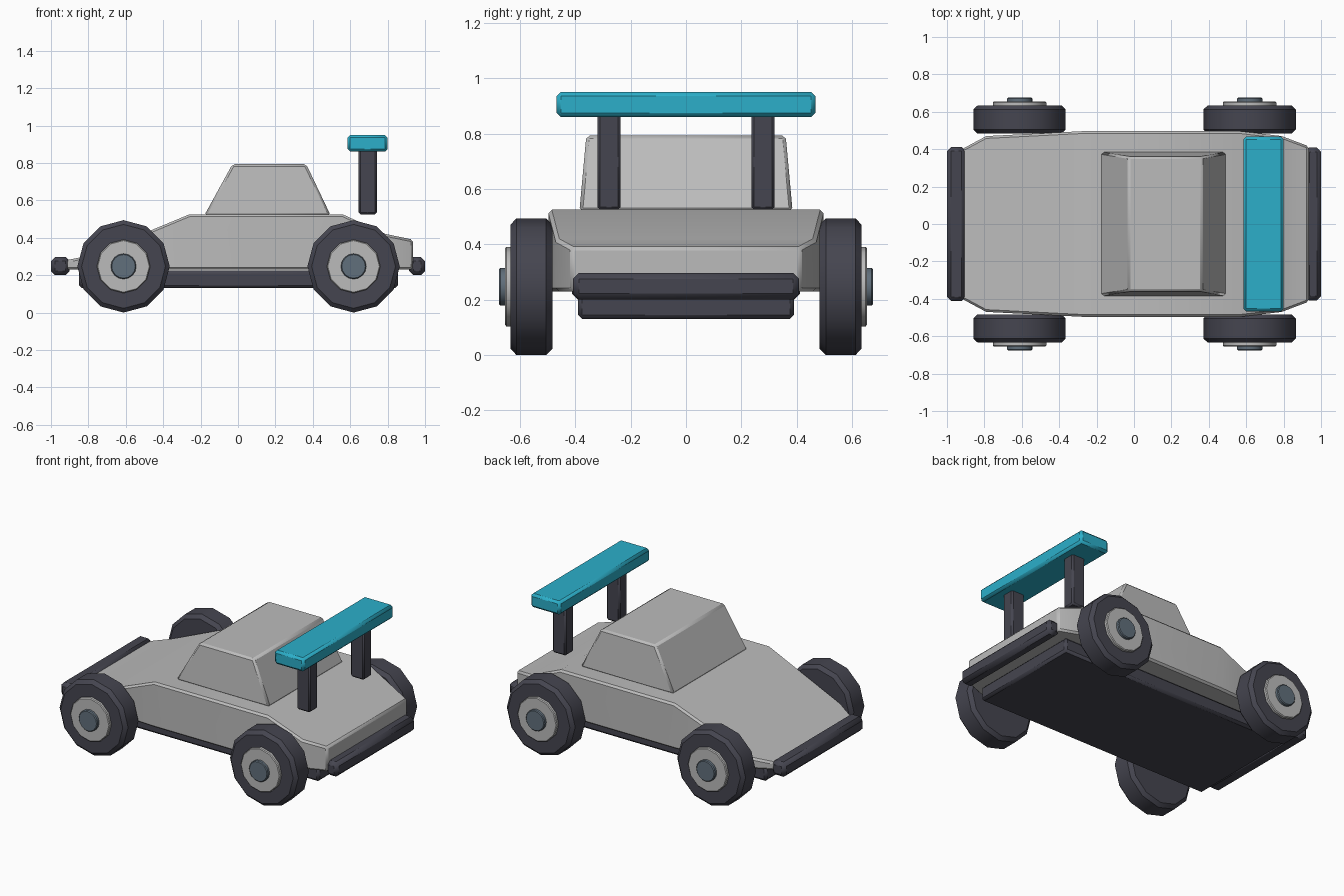
import bpy, bmesh, math

if "Cube" in bpy.data.objects:
    bpy.data.objects.remove(bpy.data.objects["Cube"])


def material(name, rgb):
    m = bpy.data.materials.new(name)
    m.diffuse_color = (*rgb, 1)
    m.use_nodes = True
    m.node_tree.nodes["Principled BSDF"].inputs["Base Color"].default_value = m.diffuse_color
    return m


GREY = material("body_grey", (0.50, 0.50, 0.50))
DARK = material("dark_rubber", (0.06, 0.06, 0.08))
STEEL = material("steel_blue", (0.12, 0.16, 0.20))
TEAL = material("wing_teal", (0.025, 0.43, 0.59))


def finish(name, bm, mat, bevel):
    """Turn a bmesh into an object with chamfered edges."""
    bmesh.ops.recalc_face_normals(bm, faces=bm.faces)
    me = bpy.data.meshes.new(name)
    bm.to_mesh(me)
    bm.free()
    ob = bpy.data.objects.new(name, me)
    bpy.context.collection.objects.link(ob)
    me.materials.append(mat)
    mod = ob.modifiers.new("chamfer", 'BEVEL')
    mod.width = bevel
    mod.segments = 1
    mod.limit_method = 'ANGLE'
    mod.angle_limit = math.radians(40)
    return ob


def loft(name, stations, mat, bevel):
    """Skin rectangular sections: (x, half width, bottom z, top z)."""
    bm = bmesh.new()
    rings = [[bm.verts.new((x, sy * w, z)) for sy, z in
              ((-1, z0), (1, z0), (1, z1), (-1, z1))] for x, w, z0, z1 in stations]
    for a, b in zip(rings, rings[1:]):
        for i in range(4):
            j = (i + 1) % 4
            bm.faces.new((a[i], a[j], b[j], b[i]))
    bm.faces.new(rings[0])
    bm.faces.new(rings[-1])
    return finish(name, bm, mat, bevel)


def frustum(name, low, high, mat, bevel):
    """Box between two rectangles: (x0, x1, y0, y1, z)."""
    bm = bmesh.new()
    rings = [[bm.verts.new(p) for p in ((x0, y0, z), (x1, y0, z), (x1, y1, z), (x0, y1, z))]
             for x0, x1, y0, y1, z in (low, high)]
    for i in range(4):
        j = (i + 1) % 4
        bm.faces.new((rings[0][i], rings[0][j], rings[1][j], rings[1][i]))
    bm.faces.new(rings[0])
    bm.faces.new(rings[1])
    return finish(name, bm, mat, bevel)


def box(name, x, y, z, mat, bevel):
    return frustum(name, (*x, *y, z[0]), (*x, *y, z[1]), mat, bevel)


def disc(name, x, z, r, y0, y1, sides, mat, bevel):
    """Cylinder lying along y."""
    bm = bmesh.new()
    rings = [[bm.verts.new((x + r * math.cos(k * math.tau / sides), y,
                            z + r * math.sin(k * math.tau / sides)))
              for k in range(sides)] for y in (y0, y1)]
    for i in range(sides):
        j = (i + 1) % sides
        bm.faces.new((rings[0][i], rings[0][j], rings[1][j], rings[1][i]))
    bm.faces.new(rings[0])
    bm.faces.new(rings[1])
    return finish(name, bm, mat, bevel)


# Body shell, wedge nose and sloping tail
loft("body", [(-0.92, 0.40, 0.23, 0.28), (-0.79, 0.47, 0.23, 0.305),
              (-0.26, 0.497, 0.23, 0.525), (0.56, 0.497, 0.23, 0.525),
              (0.79, 0.47, 0.23, 0.42), (0.935, 0.415, 0.23, 0.39)], GREY, 0.012)

# Cabin
frustum("cabin", (-0.18, 0.495, -0.385, 0.385, 0.52),
        (-0.03, 0.365, -0.36, 0.36, 0.793), GREY, 0.012)

# Underside plate and bumpers
box("chassis_plate", (-0.85, 0.855), (-0.39, 0.39), (0.13, 0.225), DARK, 0.015)
box("front_bumper", (-1.0, -0.90), (-0.412, 0.412), (0.20, 0.297), DARK, 0.022)
box("rear_bumper", (0.915, 1.0), (-0.408, 0.408), (0.20, 0.297), DARK, 0.022)

# Rear wing on two posts
box("wing", (0.585, 0.80), (-0.467, 0.467), (0.86, 0.95), TEAL, 0.015)
for label, s in (("near", -1), ("far", 1)):
    ys = sorted((s * 0.236, s * 0.32))
    box("wing_post_" + label, (0.645, 0.742), ys, (0.525, 0.87), DARK, 0.01)

# Wheels: tyre, hub disc and cap
for end, x in (("front", -0.612), ("rear", 0.618)):
    for label, s in (("near", -1), ("far", 1)):
        tag = f"_{end}_{label}"
        disc("tyre" + tag, x, 0.247, 0.247, s * 0.483, s * 0.634, 12, DARK, 0.022)
        disc("hub" + tag, x, 0.247, 0.143, s * 0.62, s * 0.654, 12, GREY, 0.005)
        disc("hub_cap" + tag, x, 0.247, 0.068, s * 0.64, s * 0.675, 16, STEEL, 0.005)

# Smooth shading with crisp edges
for ob in bpy.context.collection.objects:
    ob.select_set(True)
    bpy.context.view_layer.objects.active = ob
bpy.ops.object.shade_smooth_by_angle(angle=math.radians(35))
